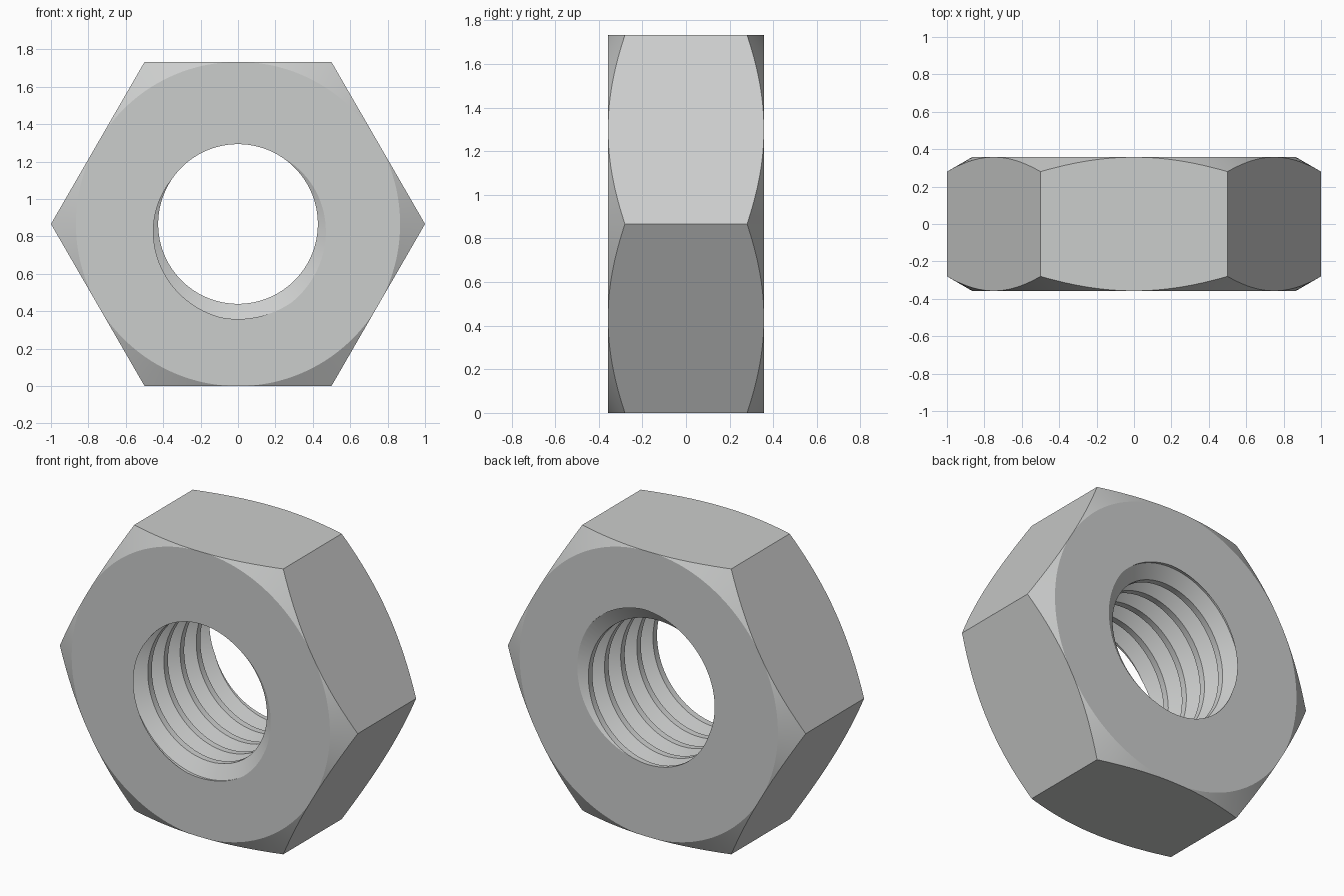
import bpy, bmesh, math

if "Cube" in bpy.data.objects:
    bpy.data.objects.remove(bpy.data.objects["Cube"])

HALF = 0.357              # half thickness along y
FLAT = math.sqrt(3) / 2   # centre to flat, also height of the centre
PITCH, MINOR, MAJOR = 0.155, 0.427, 0.508
START = math.radians(282)  # where the groove root meets the front face

steel = bpy.data.materials.new("steel grey")
steel.diffuse_color = (0.6, 0.61, 0.605, 1)
steel.use_nodes = True
steel.node_tree.nodes["Principled BSDF"].inputs["Base Color"].default_value = steel.diffuse_color


def finish(bm, name):
    bmesh.ops.recalc_face_normals(bm, faces=bm.faces[:])
    mesh = bpy.data.meshes.new(name)
    bm.to_mesh(mesh)
    bm.free()
    mesh.materials.append(steel)
    obj = bpy.data.objects.new(name, mesh)
    bpy.context.collection.objects.link(obj)
    return obj


def polar(r, a, y):
    return (r * math.cos(a), y, FLAT + r * math.sin(a))


def lathe(name, profile, sides):
    """Closed solid turned about the y axis from (radius, y) points."""
    bm = bmesh.new()
    rings = [[bm.verts.new(polar(r, math.tau * i / sides, y)) for i in range(sides)]
             for r, y in profile]
    for a, b in zip(rings, rings[1:]):
        for i in range(sides):
            k = (i + 1) % sides
            bm.faces.new((a[i], a[k], b[k], b[i]))
    bm.faces.new(rings[0])
    bm.faces.new(rings[-1])
    return finish(bm, name)


def thread_tool(name, sides=96, turns=8):
    """Right-hand screw body: flat crest, 60 degree flanks, narrow root."""
    step = [(-0.0625, MAJOR), (0.0625, MAJOR), (0.375, MINOR), (0.625, MINOR)]
    bm = bmesh.new()
    cols = []
    for i in range(sides):
        a = math.tau * i / sides
        shift = -HALF - PITCH * (a - START) / math.tau
        cols.append([bm.verts.new(polar(r, a, shift + PITCH * (t + f)))
                     for t in range(-2, turns) for f, r in step])
    n = len(cols[0])
    for i in range(sides):
        a, b = cols[i], cols[(i + 1) % sides]
        off = 4 if i == sides - 1 else 0   # last column joins one pitch along
        for j in range(n - 1):
            if j - off >= 0:
                bm.faces.new((a[j], a[j + 1], b[j + 1 - off], b[j - off]))
    # close both ends with fans
    edges = [e for e in bm.edges if e.is_boundary]
    for sign in (-1, 1):
        tip = bm.verts.new((0, sign * 2, FLAT))
        for e in edges:
            if e.verts[0].co.y * sign > 0:
                bm.faces.new((e.verts[0], e.verts[1], tip))
    return finish(bm, name)


def cut(obj, tool, operation):
    mod = obj.modifiers.new("cut", 'BOOLEAN')
    mod.operation, mod.object, mod.solver = operation, tool, 'EXACT'
    bpy.context.view_layer.objects.active = obj
    bpy.ops.object.modifier_apply(modifier=mod.name)
    bpy.data.objects.remove(tool)


# hexagonal body
nut = lathe("hex_nut", [(1, -HALF), (1, HALF)], 6)

# 30 degree corner chamfers on both faces
low = HALF - 0.335 * 0.575
chamfer = lathe("chamfer_tool", [(FLAT, -HALF - 0.0005), (1.2, -low), (1.2, low),
                                 (FLAT, HALF + 0.0005)], 144)
cut(nut, chamfer, 'INTERSECT')

# threaded hole
cut(nut, thread_tool("thread_tool"), 'DIFFERENCE')

nut.select_set(True)
bpy.context.view_layer.objects.active = nut
bpy.ops.object.shade_smooth_by_angle(angle=math.radians(20))
